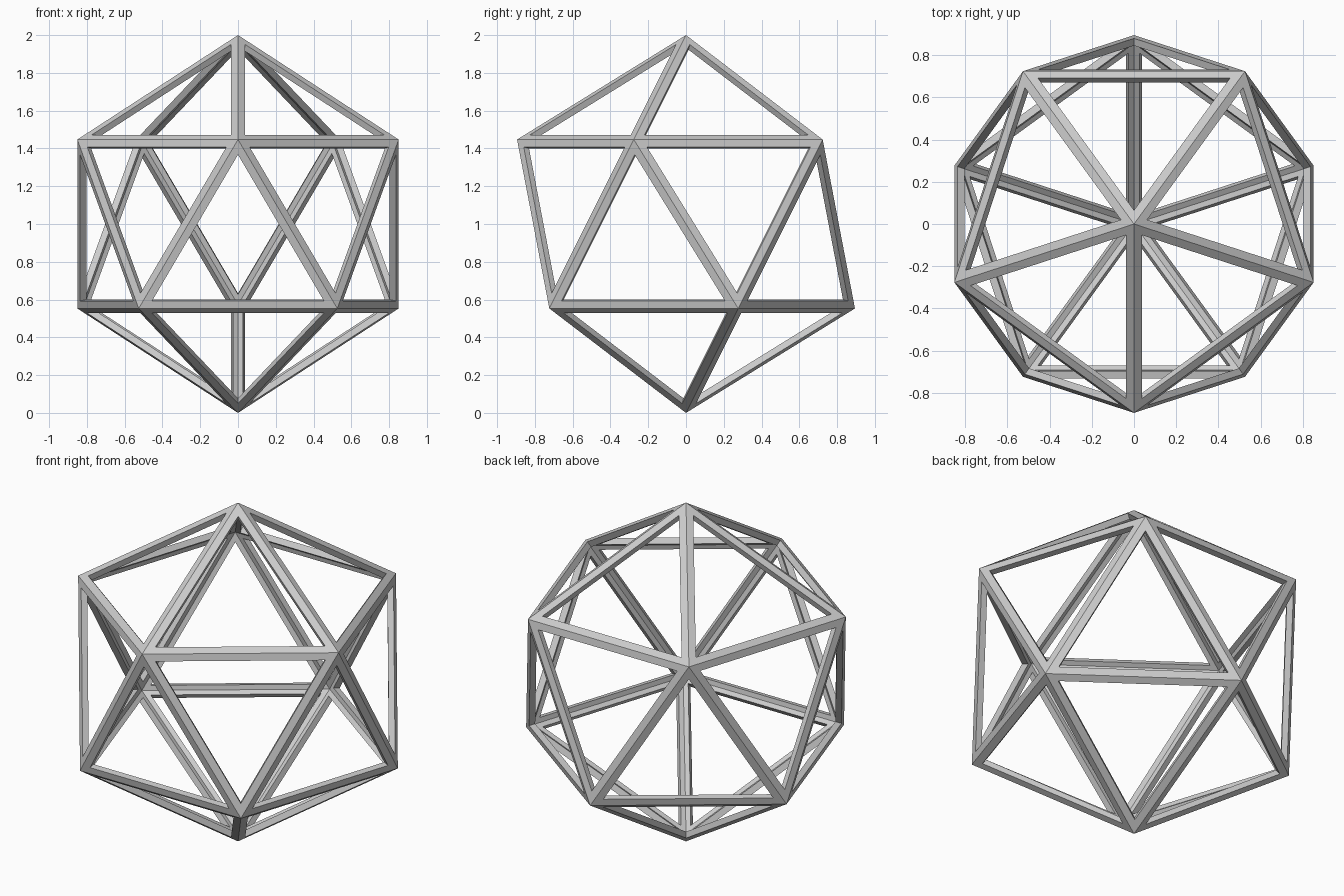
import bpy, bmesh
from math import sin, cos, radians, sqrt

cube = bpy.data.objects.get("Cube")
if cube:
    bpy.data.objects.remove(cube, do_unlink=True)

RADIUS = 1.0
STRUT_WIDTH = 0.041      # width of each strut along a face
STRUT_DEPTH = 0.035      # thickness toward the centre

# Grey material
grey = bpy.data.materials.new("light_grey")
grey.use_nodes = True
colour = (0.6, 0.6, 0.6, 1.0)
grey.diffuse_color = colour
grey.node_tree.nodes["Principled BSDF"].inputs["Base Color"].default_value = colour

# Twenty-sided solid: two poles and two staggered rings of five
bm = bmesh.new()
ring_z = RADIUS / sqrt(5)
ring_r = 2 * ring_z
for side in (1, -1):
    bm.verts.new((0, 0, side * RADIUS))
    for k in range(5):
        a = radians(-90 * side + 72 * k)
        bm.verts.new((ring_r * cos(a), ring_r * sin(a), side * ring_z))
bmesh.ops.convex_hull(bm, input=bm.verts[:])
bmesh.ops.recalc_face_normals(bm, faces=bm.faces[:])

# Open every triangle, leaving a border along its edges
panels = bm.faces[:]
bmesh.ops.inset_individual(bm, faces=panels, thickness=STRUT_WIDTH,
                           use_even_offset=True)
bmesh.ops.delete(bm, geom=panels, context='FACES')
bmesh.ops.translate(bm, verts=bm.verts[:], vec=(0, 0, RADIUS))

mesh = bpy.data.meshes.new("open_frame")
bm.to_mesh(mesh)
bm.free()
mesh.materials.append(grey)
frame = bpy.data.objects.new("open_frame", mesh)
bpy.context.collection.objects.link(frame)

# Thicken the borders inward into struts
solid = frame.modifiers.new("strut_depth", 'SOLIDIFY')
solid.thickness = STRUT_DEPTH
solid.offset = -1
solid.use_even_offset = True
